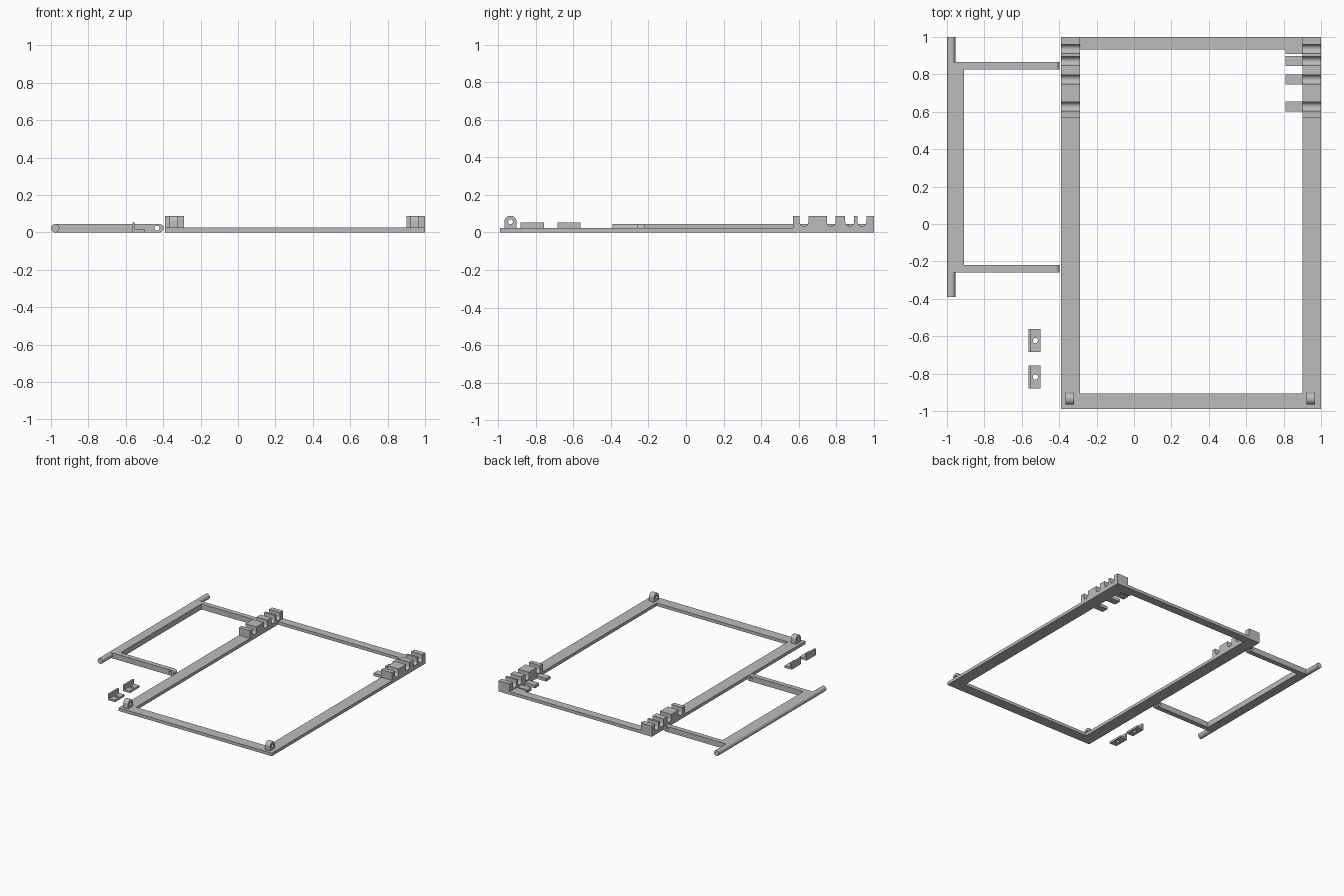
import bpy, math
from mathutils import Matrix

if "Cube" in bpy.data.objects:
    bpy.data.objects.remove(bpy.data.objects["Cube"])

grey = bpy.data.materials.new("plain grey")
grey.diffuse_color = (0.5, 0.5, 0.5, 1)
grey.use_nodes = True
grey.node_tree.nodes["Principled BSDF"].inputs["Base Color"].default_value = grey.diffuse_color

# Columns give the world directions of profile-x, profile-y and extrusion
AXES = {
    "X": Matrix(((0, 0, 1), (1, 0, 0), (0, 1, 0))),
    "Y": Matrix(((1, 0, 0), (0, 0, -1), (0, 1, 0))),
    "Z": Matrix.Identity(3),
}


def arc(cx, cy, r, start, end, n):
    return [(cx + r * math.cos(math.radians(start + (end - start) * i / n)),
             cy + r * math.sin(math.radians(start + (end - start) * i / n)))
            for i in range(n + 1)]


def circle(cx, cy, r, n=24):
    return arc(cx, cy, r, 0, 360, n)[:-1]


def rect(x0, y0, x1, y1):
    return [(x0, y0), (x1, y0), (x1, y1), (x0, y1)]


def extrude(name, loops, axis, lo, hi):
    """Fill the loops (inner ones become holes) and extrude from lo to hi."""
    curve = bpy.data.curves.new(name, "CURVE")
    curve.dimensions = "2D"
    curve.fill_mode = "BOTH"
    curve.extrude = (hi - lo) / 2
    for pts in loops:
        s = curve.splines.new("POLY")
        s.points.add(len(pts) - 1)
        for p, (x, y) in zip(s.points, pts):
            p.co = (x, y, 0, 1)
        s.use_cyclic_u = True
    ob = bpy.data.objects.new(name, curve)
    bpy.context.collection.objects.link(ob)
    m = AXES[axis].to_4x4()
    m.translation = AXES[axis].col[2] * ((lo + hi) / 2)
    if axis == "Y":
        m.translation.y *= -1
    ob.matrix_world = m
    bpy.ops.object.select_all(action="DESELECT")
    ob.select_set(True)
    bpy.context.view_layer.objects.active = ob
    bpy.ops.object.convert(target="MESH")
    ob = bpy.context.object
    ob.data.materials.clear()
    ob.data.materials.append(grey)
    bpy.ops.object.shade_smooth_by_angle(angle=math.radians(30))
    return ob


# Flat rectangular base frame
extrude("base_frame", [rect(-0.39, -0.99, 1.0, 1.0), rect(-0.29, -0.905, 0.9, 0.932)],
        "Z", 0, 0.025)

# Notched racks with round-bottomed slots
SLOTS = [0.628, 0.773, 0.871, 0.936]
R = 0.0235
rack = [(1.0, 0.025), (0.57, 0.025), (0.57, 0.088)]
for y in SLOTS:
    rack += [(y - R, 0.088)] + arc(y, 0.033 + R, R, 180, 360, 12) + [(y + R, 0.088)]
rack.append((1.0, 0.088))
for side, x in (("left", -0.39), ("right", 0.9)):
    extrude(side + "_rack", [rack], "X", x, x + 0.1)

# Tabs beside the slots of the right rack
for y in SLOTS:
    extrude("slot_tab", [rect(0.81, y - 0.027, 0.905, y + 0.027)], "Z", 0, 0.024)

# Hinge lugs at the front corners
lug = arc(-0.934, 0.057, 0.032, 0, 180, 20) + [(-0.966, 0.02), (-0.902, 0.02)]
for side, x in (("left", -0.343), ("right", 0.945)):
    extrude(side + "_lug", [lug, circle(-0.934, 0.057, 0.013)], "X", x - 0.022, x + 0.022)

# Swing handle: round rod, cross bar and two pierced arms
extrude("handle_rod", [circle(-0.9775, 0.0225, 0.0225, 32)], "Y", -0.39, 1.0)
extrude("handle_bar", [rect(-0.9775, 0, -0.91, 0.045)], "Y", -0.26, 0.865)
arm = [(-0.93, 0.045), (-0.93, 0)] + arc(-0.4205, 0.0225, 0.0225, -90, 90, 16)
for y in (-0.26, 0.825):
    extrude("handle_arm", [arm, circle(-0.433, 0.0225, 0.013)], "Y", y, y + 0.04)

# Loose angle clips with a screw hole
for y in (-0.623, -0.818):
    extrude("clip_plate", [rect(-0.565, y - 0.062, -0.5, y + 0.062),
                           circle(-0.527, y, 0.014)], "Z", 0, 0.016)
    extrude("clip_wall", [rect(-0.565, y - 0.062, -0.55, y + 0.062)], "Z", 0.016, 0.052)
